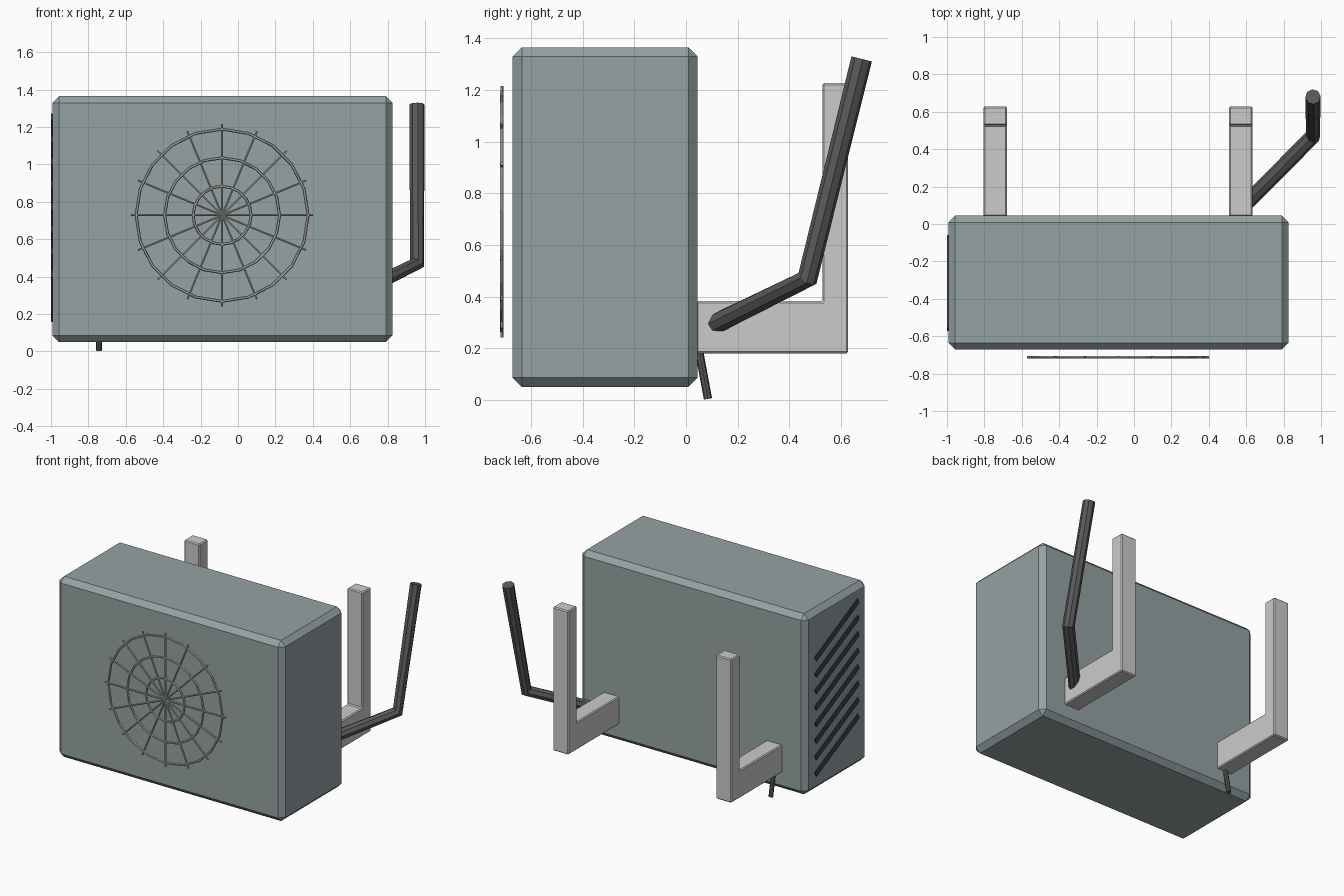
import bpy, bmesh, math
from mathutils import Matrix, Vector

if "Cube" in bpy.data.objects:
    bpy.data.objects.remove(bpy.data.objects["Cube"])


def material(name, r, g, b):
    m = bpy.data.materials.new(name)
    m.diffuse_color = (r, g, b, 1)
    m.use_nodes = True
    m.node_tree.nodes["Principled BSDF"].inputs["Base Color"].default_value = m.diffuse_color
    return m


CASE = material("case_grey_green", 0.30, 0.36, 0.365)
METAL = material("bracket_metal", 0.62, 0.62, 0.65)
WIRE = material("grille_wire", 0.45, 0.45, 0.46)
RUBBER = material("dark_rubber", 0.10, 0.10, 0.105)
SLAT = material("slat_dark", 0.05, 0.055, 0.06)


def add_mesh(name, bm, mat, bevel=0):
    bmesh.ops.recalc_face_normals(bm, faces=bm.faces[:])
    me = bpy.data.meshes.new(name)
    bm.to_mesh(me)
    bm.free()
    me.materials.append(mat)
    ob = bpy.data.objects.new(name, me)
    bpy.context.collection.objects.link(ob)
    if bevel:
        mod = ob.modifiers.new("Bevel", 'BEVEL')
        mod.width = bevel
        mod.segments = 1
    return ob


def box(name, center, size, mat, bevel=0, tilt_x=0):
    bm = bmesh.new()
    mx = (Matrix.Translation(center) @ Matrix.Rotation(tilt_x, 4, 'X')
          @ Matrix.Diagonal((*size, 1)))
    bmesh.ops.create_cube(bm, size=1, matrix=mx)
    return add_mesh(name, bm, mat, bevel)


def tube(name, points, radius, mat):
    # eight-sided tube along straight segments, capped
    cu = bpy.data.curves.new(name, 'CURVE')
    cu.dimensions = '3D'
    cu.bevel_depth = radius
    cu.bevel_resolution = 2
    cu.use_fill_caps = True
    sp = cu.splines.new('POLY')
    sp.points.add(len(points) - 1)
    for p, co in zip(sp.points, points):
        p.co = (*co, 1)
    sp.use_smooth = False
    cu.materials.append(mat)
    ob = bpy.data.objects.new(name, cu)
    bpy.context.collection.objects.link(ob)
    return ob


# Chamfered casing
box("casing", (-0.083, -0.313, 0.7075), (1.82, 0.716, 1.315), CASE, bevel=0.036)

# Tilted louvre slats on the left side
for i in range(8):
    box(f"louvre_slat_{i + 1}", (-0.987, -0.315, 0.295 + 0.12 * i),
        (0.026, 0.55, 0.04), SLAT, tilt_x=-0.45)

# Fan grille: three rings and eight full-width spokes
FAN = Vector((-0.085, -0.713, 0.728))
for n, radius in enumerate((0.155, 0.307, 0.46)):
    bpy.ops.mesh.primitive_torus_add(
        location=FAN, rotation=(math.pi / 2, 0, 0), major_segments=20,
        minor_segments=6, major_radius=radius, minor_radius=0.008)
    ring = bpy.context.object
    ring.name = f"grille_ring_{n + 1}"
    ring.data.materials.append(WIRE)

bm = bmesh.new()
for i in range(8):
    mx = Matrix.Translation(FAN) @ Matrix.Rotation(math.pi * i / 8, 4, 'Y')
    bmesh.ops.create_cone(bm, cap_ends=True, segments=6, radius1=0.006,
                          radius2=0.006, depth=0.974, matrix=mx)
add_mesh("grille_spokes", bm, WIRE)

# L-shaped wall brackets at the back
PROFILE = [(0.04, 0.18), (0.628, 0.18), (0.628, 1.226),
           (0.528, 1.226), (0.528, 0.383), (0.04, 0.383)]
for side, x in (("left", -0.742), ("right", 0.571)):
    bm = bmesh.new()
    face = bm.faces.new([bm.verts.new((x - 0.0625, y, z)) for y, z in PROFILE])
    ext = bmesh.ops.extrude_face_region(bm, geom=[face])
    verts = [v for v in ext["geom"] if isinstance(v, bmesh.types.BMVert)]
    bmesh.ops.translate(bm, vec=(0.125, 0, 0), verts=verts)
    add_mesh(f"wall_bracket_{side}", bm, METAL, bevel=0.007)

# Bent refrigerant pipe and thin drain hose
tube("refrigerant_pipe",
     [(0.585, 0.095, 0.285), (0.957, 0.47, 0.47), (0.957, 0.68, 1.32)], 0.041, RUBBER)
tube("drain_hose", [(-0.743, 0.045, 0.22), (-0.743, 0.085, 0.004)], 0.016, RUBBER)
